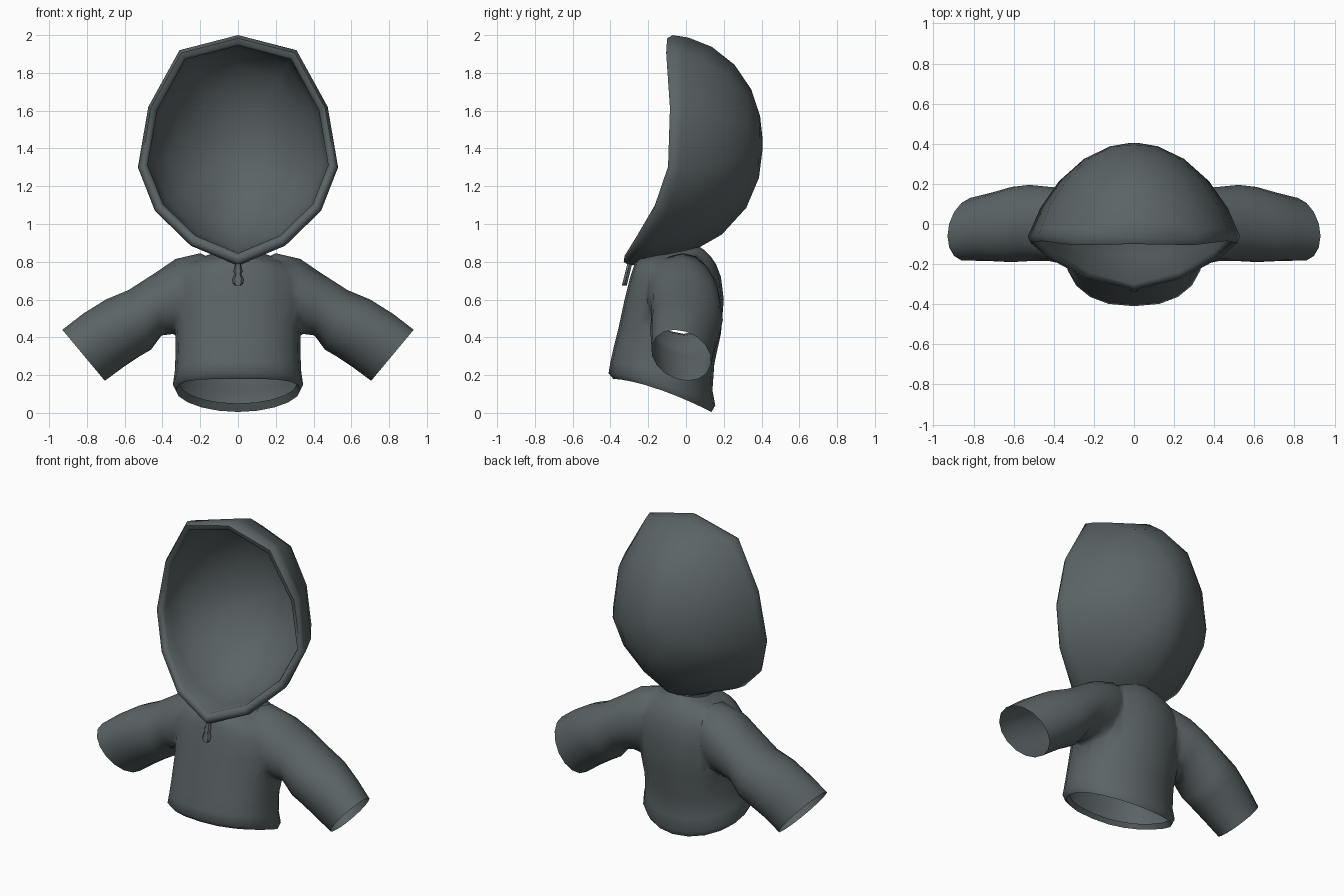
import bpy
import bmesh
import math

if "Cube" in bpy.data.objects:
    bpy.data.objects.remove(bpy.data.objects["Cube"])

cloth = bpy.data.materials.new("slate_grey_cloth")
cloth.diffuse_color = (0.105, 0.126, 0.132, 1)
cloth.use_nodes = True
cloth.node_tree.nodes["Principled BSDF"].inputs["Base Color"].default_value = cloth.diffuse_color


def loft(name, rings, cap_start=False, cap_end=False, angle=70):
    """Skin a list of equal-length closed rings."""
    n = len(rings[0])
    verts = [p for r in rings for p in r]
    faces = []
    for i in range(len(rings) - 1):
        for j in range(n):
            k = (j + 1) % n
            faces.append((i * n + j, i * n + k, (i + 1) * n + k, (i + 1) * n + j))
    if cap_start:
        faces.append(tuple(reversed(range(n))))
    if cap_end:
        faces.append(tuple(range(len(verts) - n, len(verts))))
    me = bpy.data.meshes.new(name)
    me.from_pydata(verts, [], faces)
    me.materials.append(cloth)
    bm = bmesh.new()
    bm.from_mesh(me)
    bmesh.ops.recalc_face_normals(bm, faces=bm.faces)
    bm.to_mesh(me)
    bm.free()
    ob = bpy.data.objects.new(name, me)
    bpy.context.collection.objects.link(ob)
    smooth(ob, angle)
    return ob


def smooth(ob, angle):
    bpy.ops.object.select_all(action='DESELECT')
    ob.select_set(True)
    bpy.context.view_layer.objects.active = ob
    bpy.ops.object.shade_smooth_by_angle(angle=math.radians(angle))


def spow(v, p):
    return math.copysign(abs(v) ** p, v)


# hood: faceted face opening swept back to a rounded bowl, with a thin lining
half = [(0, -.10, 2.0), (.31, -.105, 1.92), (.475, -.085, 1.62), (.53, -.095, 1.30),
        (.44, -.17, 1.07), (.25, -.27, .885), (0, -.33, .78)]
rim = half + [(-x, y, z) for x, y, z in half[-2:0:-1]]
CZ, BACK = 1.43, .405


def hood_ring(a, scale, back, dy):
    c, s = math.cos(a), math.sin(a)
    ring = []
    for x, y, z in rim:
        side = abs(x) / .53
        y0 = y + dy
        cz = c ** (.84 if z < CZ else .93)
        ring.append((x * c * scale, y0 + (back - y0) * s ** (1 + .4 * side),
                     CZ + (z - CZ) * cz * scale))
    return ring


steps = [math.radians(d) for d in (88, 77, 62, 45, 28, 13)]
rings = [hood_ring(a, 1, BACK, 0) for a in steps]
rings += [hood_ring(0, 1, BACK, .03), hood_ring(0, .97, BACK, 0),
          hood_ring(0, .92, BACK, .005), hood_ring(0, .9, BACK, .03)]
rings += [hood_ring(a, s, BACK - .015, .02) for a, s in
          zip(reversed(steps), (.925, .96, .97, .97, .97, .97))]
loft("hood", rings, True, True)

# torso: rings of (front z, back z, front y, back y, half width), hem to collar
torso = [(.205, .05, -.365, .115, .31),
         (.18, .005, -.385, .135, .33), (.21, .04, -.41, .155, .345),
         (.27, .12, -.40, .14, .335), (.36, .26, -.38, .15, .33),
         (.46, .42, -.355, .185, .335), (.60, .60, -.325, .20, .34),
         (.72, .72, -.295, .185, .335), (.765, .785, -.28, .16, .29),
         (.795, .83, -.27, .13, .23), (.815, .86, -.25, .10, .16),
         (.83, .88, -.20, .07, .10)]
rings = []
for zf, zb, yf, yb, w in torso:
    ring = []
    for j in range(20):
        a = math.tau * j / 20
        s = math.sin(a)
        p = 1 if s > 0 else .85
        t = .5 + .5 * spow(s, p)
        ring.append((w * spow(math.cos(a), p), yf + (yb - yf) * t,
                     zf + (zb - zf) * t ** 1.5))
    rings.append(ring)
body = loft("torso_and_sleeves", rings, True, True)

# sleeves: rings of (top x, top z, bottom x, bottom z, front y, back y, twist)
sleeve = [(.10, .80, .20, .48, -.13, .10, 0), (.20, .845, .27, .43, -.20, .165, 0),
          (.33, .815, .345, .415, -.21, .185, 0), (.44, .74, .405, .41, -.185, .185, 0),
          (.58, .65, .46, .335, -.185, .195, 0), (.70, .60, .52, .30, -.19, .185, .01),
          (.82, .525, .61, .24, -.185, .155, .02), (.93, .44, .705, .17, -.18, .13, .035)]
sleeves = []
for side, label in ((1, "left"), (-1, "right")):
    rings = []
    for tx, tz, bx, bz, yf, yb, twist in sleeve:
        ring = []
        for j in range(16):
            a = math.tau * j / 16
            u, v = .5 + .5 * math.cos(a), .5 + .5 * math.sin(a)
            ring.append((side * (bx + (tx - bx) * u),
                         yf + (yb - yf) * v - twist * math.cos(a),
                         bz + (tz - bz) * u))
        rings.append(ring)
    sleeves.append(loft(label + "_sleeve", rings, True, True))

# merge sleeves into the torso
for cutter in sleeves:
    mod = body.modifiers.new("union", 'BOOLEAN')
    mod.operation, mod.solver, mod.object = 'UNION', 'EXACT', cutter
depsgraph = bpy.context.evaluated_depsgraph_get()
merged = bpy.data.meshes.new_from_object(body.evaluated_get(depsgraph))
body.modifiers.clear()
body.data = merged
for cutter in sleeves:
    bpy.data.objects.remove(cutter)

# open the hem, collar and cuffs, then soften the armhole seams
bm = bmesh.new()
bm.from_mesh(merged)
caps = [f for f in bm.faces if len(f.verts) >= 16]
bmesh.ops.delete(bm, geom=caps, context='FACES')
bmesh.ops.remove_doubles(bm, verts=bm.verts, dist=.006)
bmesh.ops.triangulate(bm, faces=[f for f in bm.faces if len(f.verts) > 4])
seam = [v for v in bm.verts if .2 < abs(v.co.x) < .38 and .38 < v.co.z < .8
        and not v.is_boundary]
for _ in range(2):
    bmesh.ops.smooth_vert(bm, verts=seam, factor=.3, use_axis_x=True,
                          use_axis_y=True, use_axis_z=True)
bm.to_mesh(merged)
bm.free()
smooth(body, 100)

# zipper pull: slim tab widening to a drop, hanging below the hood
pull = [(.80, .014), (.765, .018), (.75, .024), (.735, .016), (.71, .029),
        (.685, .027), (.675, .014)]
rings = []
for z, w in pull:
    y = -.295 - (.80 - z) * .25
    rings.append([(w * sx, y + sy * .013, z) for sx, sy in
                  ((-1, 0), (-.6, -1), (.6, -1), (1, 0), (.6, 1), (-.6, 1))])
loft("zipper_pull", rings, True, True, 40)
